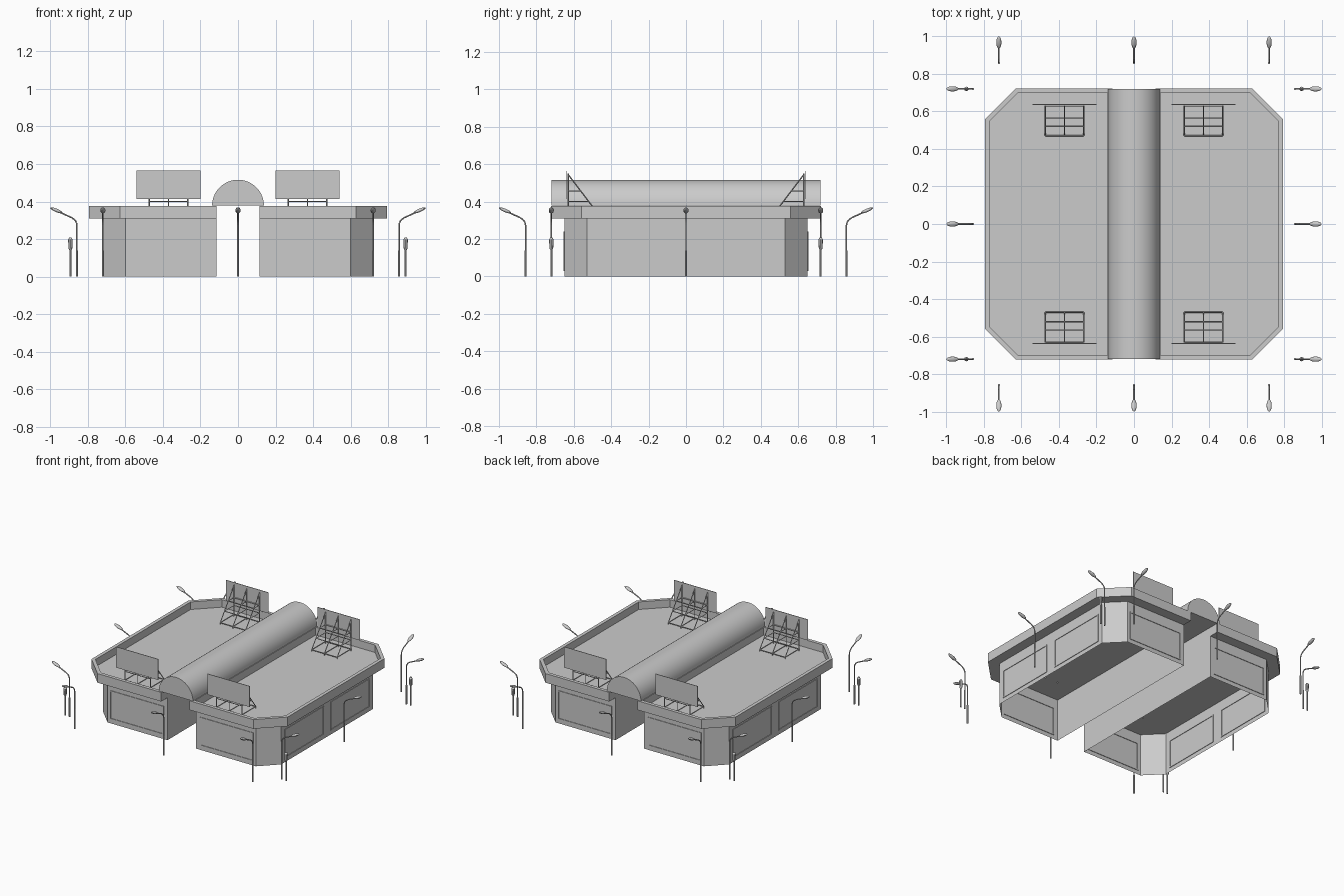
import bpy, bmesh, math
from mathutils import Vector, Matrix

if "Cube" in bpy.data.objects:
    bpy.data.objects.remove(bpy.data.objects["Cube"])


def finish(bm, name, smooth=False):
    bmesh.ops.recalc_face_normals(bm, faces=bm.faces)
    me = bpy.data.meshes.new(name)
    bm.to_mesh(me)
    bm.free()
    ob = bpy.data.objects.new(name, me)
    bpy.context.collection.objects.link(ob)
    if smooth:
        bpy.context.view_layer.objects.active = ob
        for o in bpy.context.selected_objects:
            o.select_set(False)
        ob.select_set(True)
        bpy.ops.object.shade_smooth_by_angle(angle=math.radians(40))
    return ob


def box(bm, lo, hi):
    lo, hi = Vector(lo), Vector(hi)
    m = Matrix.Translation((lo + hi) / 2) @ Matrix.Diagonal((*(hi - lo), 1))
    bmesh.ops.create_cube(bm, size=1, matrix=m)


def rod(bm, a, b, r1, r2=None, seg=8):
    a, b = Vector(a), Vector(b)
    d = b - a
    m = Matrix.Translation((a + b) / 2) @ d.to_track_quat('Z', 'Y').to_matrix().to_4x4()
    bmesh.ops.create_cone(bm, cap_ends=True, segments=seg, radius1=r1,
                          radius2=r1 if r2 is None else r2, depth=d.length, matrix=m)


def outline(s, x0, x1, y, c):
    # half plan with two cut outer corners; s is the side
    pts = [(x0, -y), (x1 - c, -y), (x1, -y + c), (x1, y - c), (x1 - c, y), (x0, y)]
    return [(s * px, py) for px, py in pts]


def frame(bm, axis, fixed, a0, a1, z0, z1, t=0.008, d=0.004):
    # raised rectangular border on a wall
    for u0, u1, w0, w1 in ((a0, a1, z0, z0 + t), (a0, a1, z1 - t, z1),
                           (a0, a0 + t, z0 + t, z1 - t), (a1 - t, a1, z0 + t, z1 - t)):
        if axis == 'y':
            box(bm, (u0, fixed - d, w0), (u1, fixed + d, w1))
        else:
            box(bm, (fixed - d, u0, w0), (fixed + d, u1, w1))


for s, side in ((-1, "left"), (1, "right")):
    # hollow walls, open below
    bm = bmesh.new()
    pts = outline(s, 0.115, 0.72, 0.65, 0.12)
    low = [bm.verts.new((x, y, 0)) for x, y in pts]
    top = [bm.verts.new((x, y, 0.315)) for x, y in pts]
    for i in range(len(pts)):
        j = (i + 1) % len(pts)
        bm.faces.new((low[i], low[j], top[j], top[i]))
    finish(bm, side + "_walls")

    # roof tray with parapet
    bm = bmesh.new()
    f = bm.faces.new([bm.verts.new((x, y, 0.31)) for x, y in outline(s, 0.115, 0.793, 0.723, 0.163)])
    ext = bmesh.ops.extrude_face_region(bm, geom=[f], use_keep_orig=True)
    bmesh.ops.translate(bm, vec=(0, 0, 0.067),
                        verts=[v for v in ext["geom"] if isinstance(v, bmesh.types.BMVert)])
    bmesh.ops.recalc_face_normals(bm, faces=bm.faces)
    topf = max(bm.faces, key=lambda q: q.calc_center_median().z)
    bmesh.ops.inset_region(bm, faces=[topf], thickness=0.025, use_even_offset=True)
    ext = bmesh.ops.extrude_discrete_faces(bm, faces=[topf])
    bmesh.ops.translate(bm, vec=(0, 0, -0.055), verts=ext["faces"][0].verts)
    finish(bm, side + "_roof")

    # framed wall panels
    bm = bmesh.new()
    for y in (-0.65, 0.65):
        frame(bm, 'y', y, *sorted((s * 0.145, s * 0.58)), 0.03, 0.24)
    for a in (-0.49, 0.04):
        frame(bm, 'x', s * 0.72, a, a + 0.45, 0.03, 0.24)
    finish(bm, side + "_wall_panels")

    # billboards and their braces
    for t, end in ((-1, "front"), (1, "back")):
        bm = bmesh.new()
        box(bm, (s * 0.37 - 0.171, t * 0.637 - 0.002, 0.413), (s * 0.37 + 0.171, t * 0.637 + 0.002, 0.565))
        finish(bm, f"{side}_{end}_billboard")
        bm = bmesh.new()
        r = 0.0035
        rungs = ((0.47, 0.335), (0.52, 0.40), (0.565, 0.458))
        for x in (s * 0.37 - 0.103, s * 0.37, s * 0.37 + 0.103):
            rod(bm, (x, t * 0.63, 0.31), (x, t * 0.63, 0.55), r, seg=4)
            rod(bm, (x, t * 0.47, 0.305), (x, t * 0.47, 0.34), r, seg=4)
            rod(bm, (x, t * 0.47, 0.335), (x, t * 0.63, 0.545), r, seg=4)
            for y, z in rungs:
                rod(bm, (x, t * y, z), (x, t * 0.63, z), r * 0.8, seg=4)
        for y, z in rungs:
            for yy in (y, 0.63):
                rod(bm, (s * 0.37 - 0.103, t * yy, z), (s * 0.37 + 0.103, t * yy, z), r, seg=4)
        finish(bm, f"{side}_{end}_billboard_brace")

# barrel vault over the passage
bm = bmesh.new()
n = 32
arc = [(0.138 * math.cos(math.pi * i / n), 0.379 + 0.137 * math.sin(math.pi * i / n)) for i in range(n + 1)]
f = bm.faces.new([bm.verts.new((x, -0.718, z)) for x, z in arc])
ext = bmesh.ops.extrude_face_region(bm, geom=[f], use_keep_orig=True)
bmesh.ops.translate(bm, vec=(0, 1.436, 0), verts=[v for v in ext["geom"] if isinstance(v, bmesh.types.BMVert)])
finish(bm, "barrel_vault", True)


def street_lamp(name, ang, along):
    # built pointing to +x, then turned around the centre
    bm = bmesh.new()
    rod(bm, (0.858, along, 0), (0.858, along, 0.14), 0.0055)
    path = [(0.858, 0.14), (0.858, 0.275), (0.861, 0.289), (0.869, 0.302), (0.885, 0.314), (0.945, 0.341)]
    for (x0, z0), (x1, z1) in zip(path, path[1:]):
        rod(bm, (x0, along, z0), (x1, along, z1), 0.004)
    head = Matrix.Translation((0.967, along, 0.353)) @ Matrix.Rotation(-math.radians(23), 4, 'Y') \
        @ Matrix.Diagonal((0.036, 0.014, 0.009, 1))
    bmesh.ops.create_uvsphere(bm, u_segments=12, v_segments=8, radius=1, matrix=head)
    bmesh.ops.rotate(bm, verts=bm.verts, cent=(0, 0, 0), matrix=Matrix.Rotation(ang, 3, 'Z'))
    finish(bm, name, True)


# three street lamps on every side
for k, where in enumerate(("right", "back", "left", "front")):
    for i, along in enumerate((-0.72, 0, 0.72)):
        street_lamp(f"{where}_street_lamp_{i + 1}", k * math.pi / 2, along)

# corner signal posts
for sx in (-1, 1):
    for sy in (-1, 1):
        bm = bmesh.new()
        x, y = sx * 0.893, sy * 0.72
        rod(bm, (x, y, 0), (x, y, 0.15), 0.0055)
        rod(bm, (x, y, 0.143), (x, y, 0.15), 0.006, 0.010)
        rod(bm, (x, y, 0.15), (x, y, 0.197), 0.010, 0.012)
        rod(bm, (x, y, 0.197), (x, y, 0.208), 0.012, 0.006)
        finish(bm, "signal_post", True)
